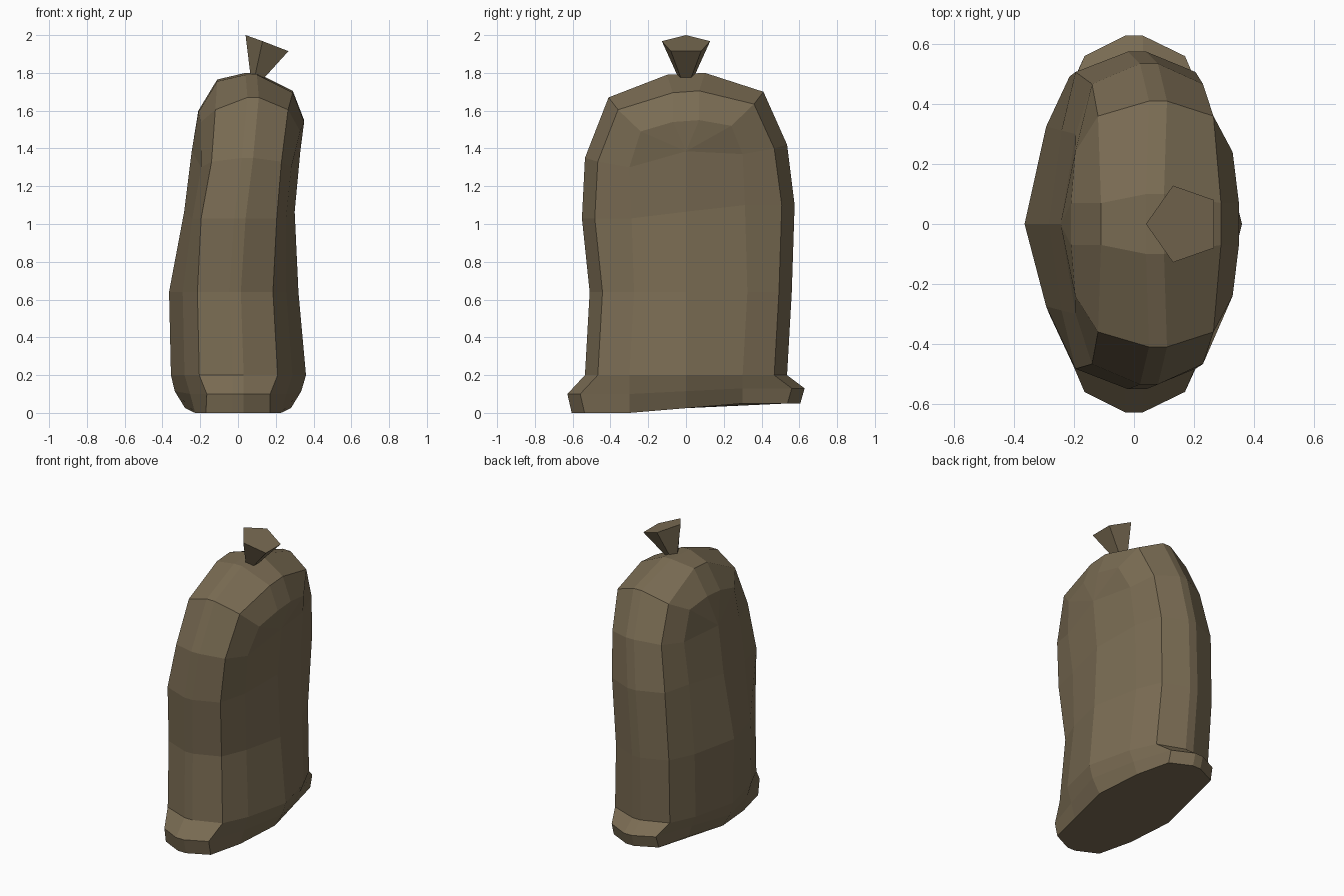
import bpy
import bmesh
from mathutils import Vector

default_cube = bpy.data.objects.get("Cube")
if default_cube:
    bpy.data.objects.remove(default_cube, do_unlink=True)

burlap = bpy.data.materials.new("burlap brown")
burlap.use_nodes = True
colour = (0.195, 0.15, 0.087, 1)
burlap.diffuse_color = colour
burlap.node_tree.nodes["Principled BSDF"].inputs["Base Color"].default_value = colour


def finish(name, mesh_builder):
    """Turn a bmesh into a flat-shaded object."""
    bmesh.ops.recalc_face_normals(mesh_builder, faces=mesh_builder.faces[:])
    mesh = bpy.data.meshes.new(name)
    mesh_builder.to_mesh(mesh)
    mesh_builder.free()
    mesh.materials.append(burlap)
    part = bpy.data.objects.new(name, mesh)
    bpy.context.collection.objects.link(part)
    return part


# Sack stations from the base up to the crown:
# mid height, front-to-back rise, ridge depth, depth shift, ridge x
heights = [
    (0.025, 0.025, 0.605, 0, 0),
    (0.115, 0.015, 0.628, 0, 0),
    (0.2, 0, 0.535, 0, 0),
    (0.64, 0, 0.535, 0.025, -0.015),
    (1.065, 0.035, 0.563, 0.012, 0.01),
    (1.385, 0.035, 0.535, 0, 0.05),
    (1.685, 0.015, 0.41, 0, 0.08),
    (1.795, 0.005, 0.1, 0, 0.07),
]
# band left and right x, then bulge left and right x
widths = [
    (-0.17, 0.17, -0.28, 0.28),
    (-0.165, 0.17, -0.335, 0.335),
    (-0.205, 0.21, -0.355, 0.36),
    (-0.215, 0.185, -0.365, 0.32),
    (-0.195, 0.205, -0.285, 0.3),
    (-0.14, 0.23, -0.245, 0.33),
    (-0.12, 0.265, -0.215, 0.345),
    (-0.11, 0.29, -0.21, 0.35),
]
CROWN = len(heights) - 1
SHOULDER = CROWN - 1


def station_points(k, side):
    """Six points across the sack on its front (-1) or back (+1)."""
    z, rise, depth, shift, ridge_x = heights[k]
    left, right, bulge_left, bulge_right = widths[k]
    z += side * rise
    edge_y, inner_y, blend = depth - 0.068, 0.3, 0.52
    left_z = right_z = inner_z = z
    if k == SHOULDER - 1:
        left_z = right_z = z - 0.02
        inner_z = z - 0.05
    elif k == SHOULDER:
        edge_y, inner_y, blend = 0.36, 0.24, 0.8
        left_z = right_z = z - 0.065
        inner_z = z - 0.18
    elif k == CROWN:
        edge_y, inner_y, blend = 0.07, 0.07, 1
        left_z, right_z, inner_z = z - 0.035, z - 0.095, z - 0.25
    in_left = left + (bulge_left - left) * blend
    in_right = right + (bulge_right - right) * blend
    in_left_z = inner_z + (0.05 if k >= SHOULDER else 0)
    points = [
        (in_left, inner_y, in_left_z),
        (left, edge_y, left_z),
        (ridge_x - 0.03, depth, z),
        (ridge_x + 0.03, depth, z),
        (right, edge_y, right_z),
        (in_right, inner_y, inner_z),
    ]
    return [Vector((x, side * y + shift, pz)) for x, y, pz in points]


# Sack body: a band running up the front, over the crown and down the back
bm = bmesh.new()
front = [[bm.verts.new(p) for p in station_points(k, -1)] for k in range(CROWN + 1)]
back = [[bm.verts.new(p) for p in station_points(k, 1)] for k in range(CROWN + 1)]
path = front + back[::-1]
for low, high in zip(path, path[1:]):
    for i in range(len(low) - 1):
        bm.faces.new((low[i], low[i + 1], high[i + 1], high[i]))

# Bulging side panels, with a fan under the crown
middles = []
for column, bulge in ((0, 2), (-1, 3)):
    middle = [bm.verts.new((widths[k][bulge], 0, heights[k][0])) for k in range(SHOULDER)]
    middles.append(middle)
    for k in range(SHOULDER - 1):
        for rows in (front, back):
            bm.faces.new((rows[k][column], middle[k], middle[k + 1], rows[k + 1][column]))
    arch = [row[column] for row in front[SHOULDER - 1:] + back[:SHOULDER - 2:-1]]
    for a, b in zip(arch, arch[1:]):
        bm.faces.new((middle[-1], a, b))

# Flat base
bm.faces.new(front[0] + [middles[1][0]] + back[0][::-1] + [middles[0][0]])
finish("sack_body", bm)

# Gathered neck: a tilted five-sided funnel
bm = bmesh.new()
rim = [(0.04, 0, 2), (0.13, 0.128, 1.968), (0.267, 0.08, 1.915)]
tie = [(0.065, 0, 1.795), (0.09, 0.045, 1.785), (0.14, 0.028, 1.775)]


def pentagon(half):
    mirrored = [(x, -y, z) for x, y, z in half[:0:-1]]
    return [bm.verts.new(p) for p in half + mirrored]


top, bottom = pentagon(rim), pentagon(tie)
bm.faces.new(top)
bm.faces.new(bottom)
for i in range(len(top)):
    bm.faces.new((top[i - 1], top[i], bottom[i], bottom[i - 1]))
finish("gathered_neck", bm)
